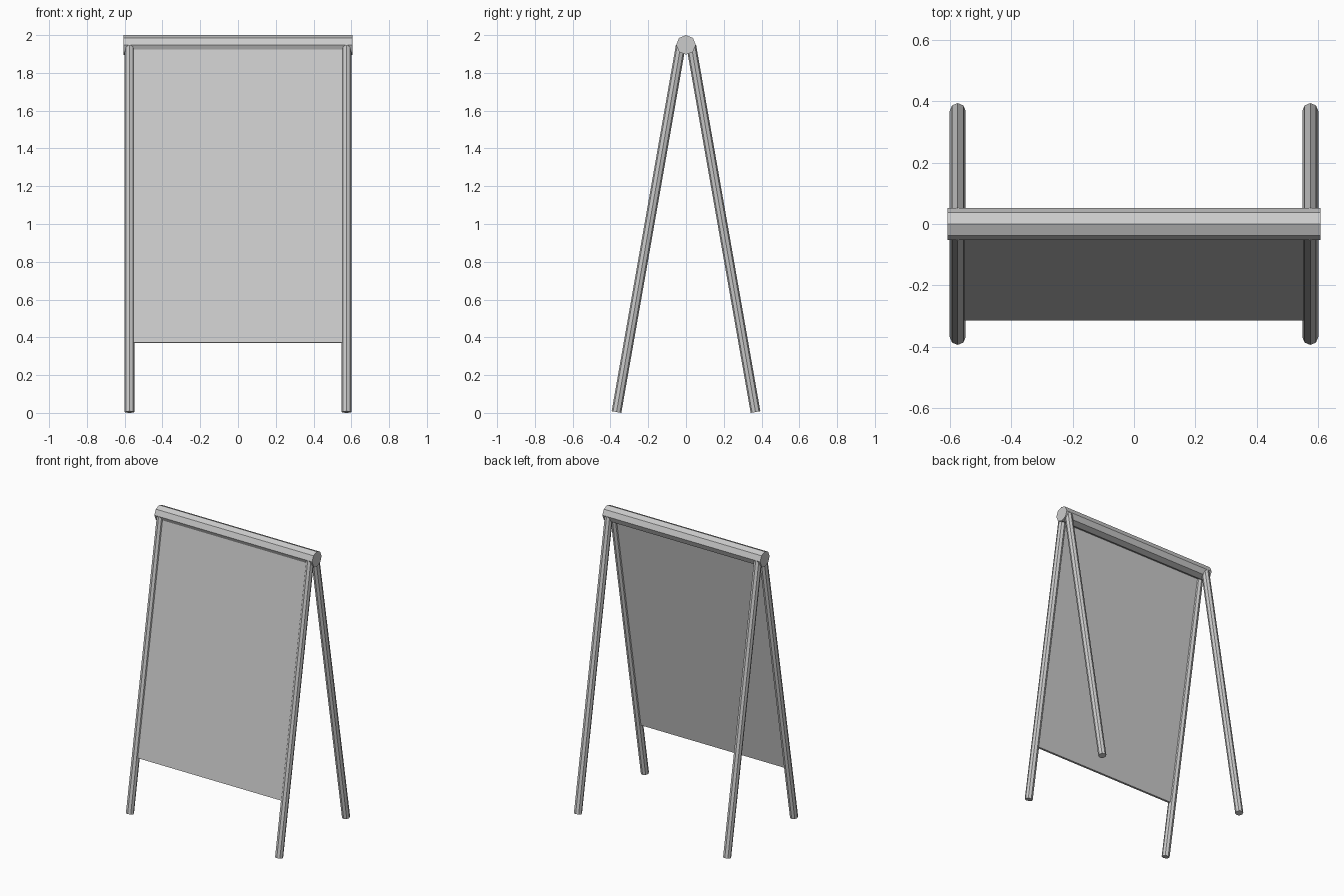
import bpy
import math

if "Cube" in bpy.data.objects:
    bpy.data.objects.remove(bpy.data.objects["Cube"])

FOOT_Y, FOOT_Z = 0.368, 0.0045   # leg axis at the ground
TOP_Y, TOP_Z = 0.028, 1.943      # leg axis under the top bar
TILT = math.atan2(FOOT_Y - TOP_Y, TOP_Z - FOOT_Z)
LEG_LEN = math.hypot(FOOT_Y - TOP_Y, TOP_Z - FOOT_Z)


def rod(name, radius, length, location, rotation):
    bpy.ops.mesh.primitive_cylinder_add(vertices=8, radius=radius, depth=length,
                                        location=location, rotation=rotation)
    obj = bpy.context.object
    obj.name = name
    return obj


# Top bar: octagonal, running left to right
rod("top_bar", 0.052, 1.214, (0, 0, 1.948), (0, math.pi / 2, 0))

# Four splayed octagonal legs
for depth_name, sy in (("front", -1), ("back", 1)):
    for side_name, sx in (("left", -1), ("right", 1)):
        rod(f"{depth_name}_{side_name}_leg", 0.026, LEG_LEN,
            (sx * 0.574, sy * (FOOT_Y + TOP_Y) / 2, (FOOT_Z + TOP_Z) / 2),
            (sy * TILT, 0, 0))

# Sloping sign panel held between the front legs
z0, z1 = 0.371, 1.94
y0, y1 = (-FOOT_Y + (z - FOOT_Z) * math.tan(TILT) for z in (z0, z1))
bpy.ops.mesh.primitive_cube_add(size=1, location=(0, (y0 + y1) / 2, (z0 + z1) / 2),
                                rotation=(-TILT, 0, 0))
panel = bpy.context.object
panel.name = "sign_panel"
panel.scale = (1.148, 0.02, math.hypot(y1 - y0, z1 - z0))
